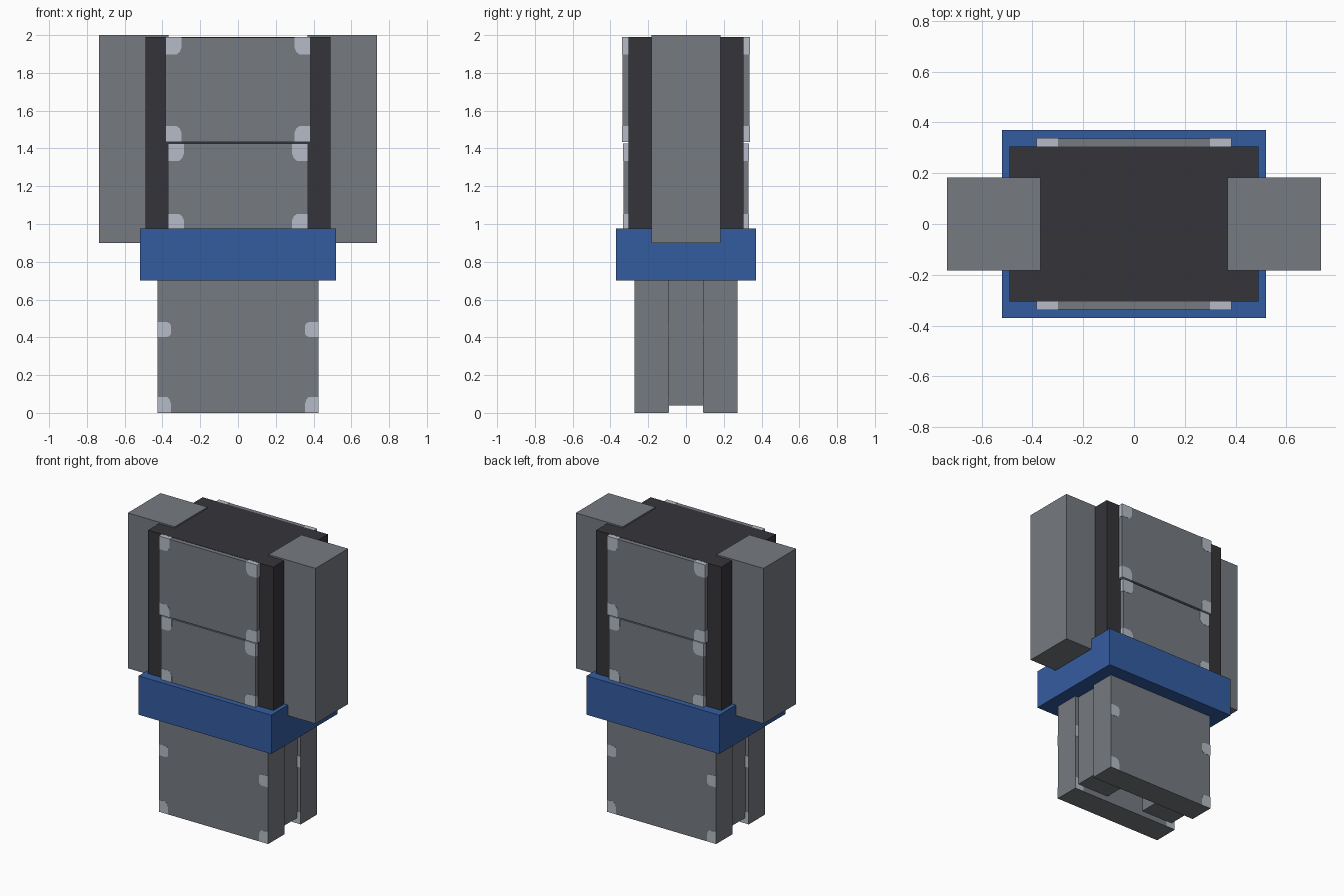
import bpy, bmesh

old = bpy.data.objects.get("Cube")
if old:
    bpy.data.objects.remove(old, do_unlink=True)


def material(name, r, g, b):
    m = bpy.data.materials.new(name)
    m.use_nodes = True
    m.diffuse_color = (r, g, b, 1)
    m.node_tree.nodes["Principled BSDF"].inputs["Base Color"].default_value = (r, g, b, 1)
    return m


GREY = material("mid grey", 0.18, 0.197, 0.22)
DARK = material("charcoal", 0.036, 0.035, 0.042)
BLUE = material("blue", 0.034, 0.107, 0.352)
PALE = material("pale grey", 0.46, 0.50, 0.57)


def prism(name, outline, y0, y1, mat):
    """Extrude an x-z outline from y0 to y1."""
    mesh = bpy.data.meshes.new(name)
    bm = bmesh.new()
    face = bm.faces.new([bm.verts.new((x, y0, z)) for x, z in outline])
    grown = bmesh.ops.extrude_face_region(bm, geom=[face])["geom"]
    moved = [v for v in grown if isinstance(v, bmesh.types.BMVert)]
    bmesh.ops.translate(bm, verts=moved, vec=(0, y1 - y0, 0))
    bmesh.ops.recalc_face_normals(bm, faces=bm.faces)
    bm.to_mesh(mesh)
    bm.free()
    mesh.materials.append(mat)
    ob = bpy.data.objects.new(name, mesh)
    bpy.context.collection.objects.link(ob)
    return ob


def box(name, x0, x1, y0, y1, z0, z1, mat):
    return prism(name, [(x0, z0), (x1, z0), (x1, z1), (x0, z1)], y0, y1, mat)


def corner(name, x, z, w, h, y0, y1):
    """Pale corner cap with a rounded inner corner; signs of w and h point inward."""
    shape = [(0, 0), (1, 0), (1, 0.6), (0.9, 0.85), (0.7, 1), (0, 1)]
    prism(name, [(x + w * u, z + h * v) for u, v in shape], y0, y1, PALE)


# Torso core and belt
box("torso", -0.49, 0.49, -0.305, 0.305, 0.9, 1.99, DARK)
box("belt", -0.52, 0.52, -0.37, 0.37, 0.70, 0.975, BLUE)

# Arms
for s, side in ((1, "left"), (-1, "right")):
    box(side + "_arm", s * 0.368, s * 0.735, -0.183, 0.183, 0.90, 2.0, GREY)
    # Recessed spacers between the leg plates
    box(side + "_leg_spacer", s * 0.15, s * 0.40, -0.095, 0.095, 0.04, 0.71, GREY)

# Plates on the front and back, with their corner caps
e = 0.0015
for d, end in ((-1, "front"), (1, "back")):
    for part, w, y, z0, z1 in (("upper", 0.383, 0.336, 1.435, 1.988),
                               ("lower", 0.37, 0.331, 0.97, 1.425)):
        name = f"{end}_{part}_plate"
        box(name, -w, w, d * 0.295, d * y, z0, z1, GREY)
        for s, side in ((1, "left"), (-1, "right")):
            for z, h, level in ((z0 - e, 0.085, "bottom"), (z1 + e, -0.092, "top")):
                corner(f"{name}_{level}_{side}_cap", s * (w + e), z, -s * 0.085, h,
                       d * 0.297, d * (y + e))

    leg = f"{end}_leg_plate"
    box(leg, -0.427, 0.427, d * 0.092, d * 0.272, 0, 0.71, GREY)
    for s, side in ((1, "left"), (-1, "right")):
        for z, h, level in ((0.001, 0.084, "bottom"), (0.441, 0.04, "middle_up"),
                            (0.441, -0.04, "middle_down")):
            corner(f"{leg}_{level}_{side}_cap", s * 0.426, z, -s * 0.07, h,
                   d * 0.0905, d * 0.2735)
